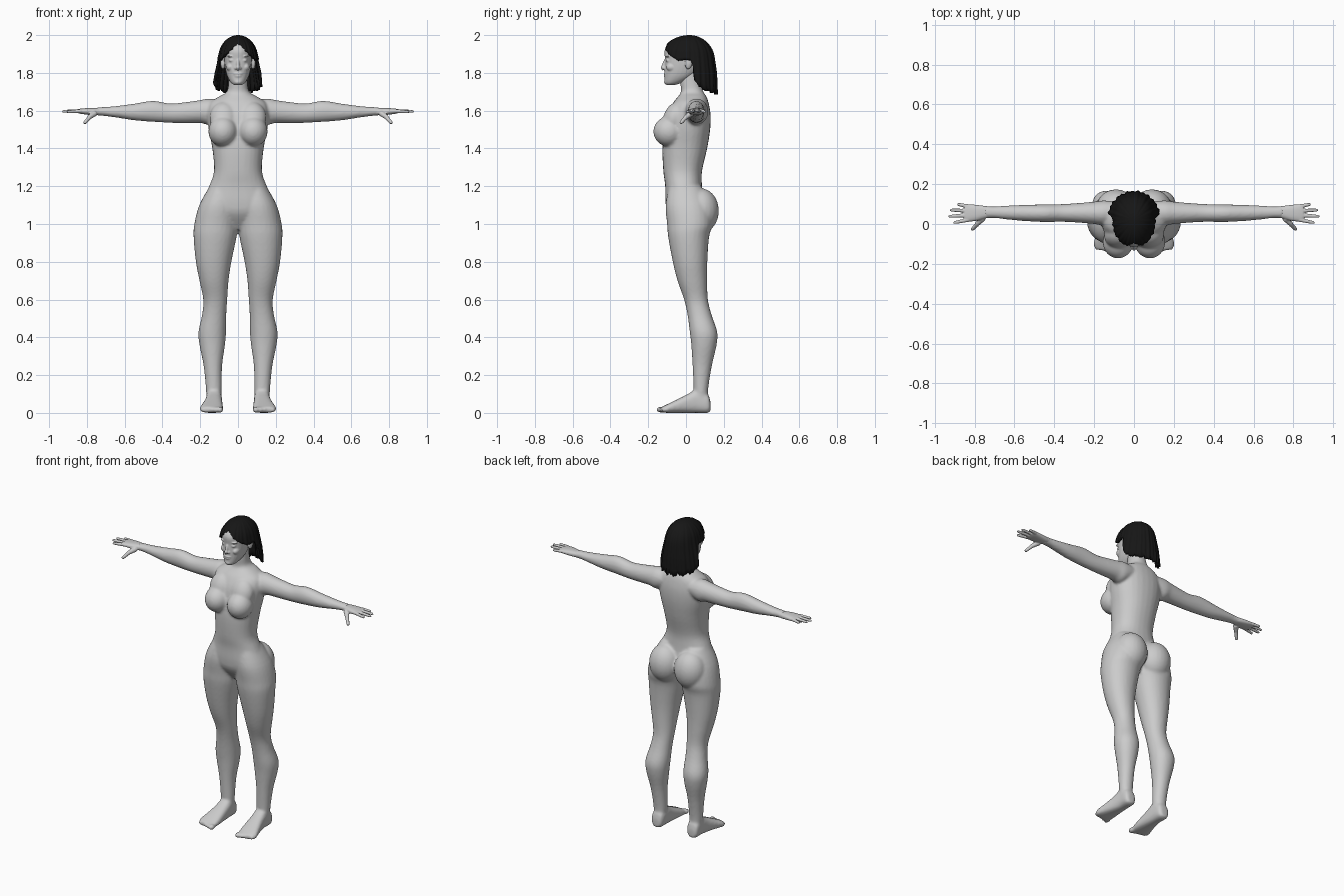
import bpy, bmesh, math
from mathutils import Vector, Matrix


def material(name, grey):
    m = bpy.data.materials.new(name)
    m.diffuse_color = (grey, grey, grey, 1)
    return m


SKIN = material("grey skin", 0.6)
HAIR = material("black hair", 0.008)
SIDES = 28


def bridge(bm, rings):
    """Join closed rings of points into a capped tube."""
    vs = [[bm.verts.new(p) for p in r] for r in rings]
    n = len(vs[0])
    for a, b in zip(vs, vs[1:]):
        for i in range(n):
            bm.faces.new((a[i], a[(i + 1) % n], b[(i + 1) % n], b[i]))
    bm.faces.new(vs[0][::-1])
    bm.faces.new(vs[-1])


def spline(rows, steps=4):
    out = []
    for i in range(len(rows) - 1):
        p = [rows[max(0, min(len(rows) - 1, i + k))] for k in (-1, 0, 1, 2)]
        for s in range(steps):
            t = s / steps
            out.append([b + .5 * t * (c - a + t * (2*a - 5*b + 4*c - d + t * (3*(b - c) + d - a)))
                        for a, b, c, d in zip(*p)])
    return out + [rows[-1]]


def loft(bm, axis, rows, sign=1, power=2.0):
    """Rows: position along axis, then the low and high limits of both cross directions."""
    rings = []
    for t, a0, a1, b0, b1 in spline(rows):
        ring = []
        for i in range(SIDES):
            w = 2 * math.pi * i / SIDES
            c, s = math.cos(w), math.sin(w)
            a = (a0 + a1) / 2 + (a1 - a0) / 2 * math.copysign(abs(c) ** (2 / power), c)
            b = (b0 + b1) / 2 + (b1 - b0) / 2 * math.copysign(abs(s) ** (2 / power), s)
            x, y, z = {'z': (a, b, t), 'x': (t, b, a), 'y': (a, t, b)}[axis]
            ring.append((x * sign, y, z))
        rings.append(ring)
    bridge(bm, rings)


def ball(bm, centre, radii, tilt=0):
    m = Matrix.Translation(centre) @ Matrix.Rotation(tilt, 4, 'X') @ Matrix.Diagonal((*radii, 1))
    bmesh.ops.create_uvsphere(bm, u_segments=24, v_segments=16, radius=1, matrix=m)


def finger(bm, p, q, r0, r1):
    p, q = Vector(p), Vector(q)
    d = (q - p).normalized()
    u = d.cross(Vector((0, 0, 1))).normalized()
    v = d.cross(u)
    rings = []
    for t, k in ((0, .7), (.1, 1), (.45, .95), (.55, 1), (.9, .95), (.97, .7), (1, .3)):
        r = (r0 + (r1 - r0) * t) * k
        rings.append([p.lerp(q, t) + (u * math.cos(w) + v * math.sin(w)) * r
                      for w in (2 * math.pi * i / 12 for i in range(12))])
    bridge(bm, rings)


def finish(name, bm, mat, voxel=0, smooth=4):
    bmesh.ops.recalc_face_normals(bm, faces=bm.faces)
    me = bpy.data.meshes.new(name)
    bm.to_mesh(me)
    bm.free()
    me.materials.append(mat)
    ob = bpy.data.objects.new(name, me)
    bpy.context.collection.objects.link(ob)
    me.polygons.foreach_set("use_smooth", [True] * len(me.polygons))
    if voxel:
        r = ob.modifiers.new("fuse", 'REMESH')
        r.mode, r.voxel_size, r.use_smooth_shade = 'VOXEL', voxel, True
        s = ob.modifiers.new("soften", 'SMOOTH')
        s.factor, s.iterations = 0.5, smooth
    return ob


# Torso and neck
body = bmesh.new()
loft(body, 'z', [
    (.97, -.05, .05, -.04, .06), (1.05, -.16, .16, -.095, .09), (1.11, -.19, .19, -.108, .095),
    (1.2, -.153, .153, -.11, .085), (1.28, -.127, .127, -.12, .085), (1.4, -.136, .136, -.125, .112),
    (1.5, -.155, .155, -.115, .128), (1.58, -.163, .163, -.1, .13), (1.64, -.15, .15, -.07, .12),
    (1.675, -.1, .1, -.042, .108), (1.7, -.06, .06, -.027, .092), (1.75, -.05, .05, -.03, .078),
    (1.82, -.048, .048, -.03, .075)], power=2.25)

for s in (-1, 1):
    # Chest and seat volumes
    ball(body, (s * .08, -.09, 1.49), (.077, .083, .08))
    ball(body, (s * .075, -.06, 1.56), (.075, .06, .09), -.35)
    ball(body, (s * .09, .08, 1.07), (.1, .094, .118))
    # Legs
    loft(body, 'z', [
        (1.2, .02, .15, -.09, .08), (1.1, 0, .205, -.108, .13), (1.0, 0, .231, -.1, .14),
        (.93, .008, .235, -.094, .122), (.8, .035, .223, -.07, .113), (.7, .05, .204, -.045, .112),
        (.6, .057, .184, -.01, .116), (.52, .062, .19, .008, .135), (.43, .063, .209, .02, .165),
        (.36, .069, .204, .028, .162), (.25, .084, .182, .035, .137), (.13, .087, .17, .04, .118),
        (.04, .09, .165, .04, .115)], s, 2.1)
    # Feet and toes
    loft(body, 'y', [
        (.13, .108, .148, .01, .055), (.115, .09, .165, 0, .1), (.06, .085, .168, 0, .125),
        (.01, .083, .175, 0, .1), (-.05, .08, .19, 0, .07), (-.095, .08, .202, 0, .048),
        (-.128, .085, .195, .002, .032)], s, 2.6)
    for i in range(5):
        ball(body, (s * (.094 + .024 * i), -.132 + .007 * i, .017),
             (.016 - .0012 * i, .026 - .001 * i, .017 - .001 * i))
    # Arms
    loft(body, 'x', [
        (.07, 1.57, 1.65, .02, .11), (.15, 1.527, 1.664, -.005, .118), (.2, 1.535, 1.656, 0, .112),
        (.28, 1.535, 1.645, .007, .105), (.36, 1.536, 1.638, .011, .1), (.45, 1.541, 1.652, .01, .098),
        (.55, 1.549, 1.637, .015, .096), (.64, 1.563, 1.625, .023, .092), (.7, 1.571, 1.62, .03, .088),
        (.75, 1.575, 1.617, .029, .09)], s)
finish("body", body, SKIN, .008, 5)

# Hands
hands = bmesh.new()
for s in (-1, 1):
    loft(hands, 'x', [
        (.72, 1.576, 1.614, .034, .085), (.75, 1.576, 1.614, .027, .091), (.79, 1.578, 1.614, .016, .096),
        (.83, 1.583, 1.611, .012, .099), (.85, 1.588, 1.608, .016, .096)], s, 2.4)
    for y0, x1, y1, z1 in ((.022, .907, .006, 1.594), (.044, .932, .038, 1.596),
                           (.066, .925, .07, 1.597), (.088, .888, .099, 1.594)):
        finger(hands, (s * .825, y0, 1.598), (s * x1, y1, z1), .011, .008)
    finger(hands, (s * .755, .032, 1.588), (s * .792, -.005, 1.562), .017, .012)
    finger(hands, (s * .785, 0, 1.566), (s * .815, -.03, 1.532), .012, .009)
finish("hands", hands, SKIN, .004, 3)

# Head with face features
head = bmesh.new()
loft(head, 'z', [
    (1.735, -.018, .018, -.102, -.065), (1.748, -.037, .037, -.112, -.02), (1.78, -.056, .056, -.113, .04),
    (1.82, -.067, .067, -.113, .075), (1.87, -.073, .073, -.111, .092), (1.92, -.073, .073, -.113, .095),
    (1.96, -.057, .057, -.085, .075), (1.985, -.022, .022, -.03, .04)], power=2.2)
ball(head, (0, -.114, 1.845), (.009, .012, .035), -.3)
ball(head, (0, -.119, 1.829), (.012, .016, .011))
ball(head, (0, -.109, 1.794), (.024, .01, .006))
ball(head, (0, -.108, 1.783), (.02, .01, .006))
ball(head, (0, -.1, 1.752), (.022, .016, .014))
for s in (-1, 1):
    ball(head, (s * .012, -.112, 1.824), (.008, .01, .007))
    ball(head, (s * .032, -.094, 1.866), (.017, .014, .009))
    ball(head, (s * .035, -.095, 1.888), (.022, .014, .006))
    ball(head, (s * .042, -.075, 1.83), (.02, .03, .022))
    ball(head, (s * .08, .015, 1.855), (.013, .02, .036), -.15)
finish("head", head, SKIN, .004, 3)

# Hair: strands falling from the crown to a hem that opens around the face and ears
HEM = [(0, 1.958), (12, 1.945), (28, 1.918), (45, 1.893), (65, 1.866), (82, 1.872), (94, 1.868),
       (101, 1.78), (108, 1.728), (135, 1.705), (180, 1.695)]
SIDE = [(1.69, .135), (1.74, .134), (1.8, .124), (1.87, .108), (1.9, .102), (2, .1)]
BACK = [(1.69, .146), (1.8, .142), (1.9, .128), (2, .12)]


def table(rows, v):
    for (a, p), (b, q) in zip(rows, rows[1:]):
        if v <= b:
            return p + (q - p) * max(0, (v - a) / (b - a))
    return rows[-1][1]


hair = bmesh.new()
COLS, ROWS = 120, 18
crown = hair.verts.new((0, .02, 2.0))
grid = []
for i in range(COLS):
    w = 2 * math.pi * i / COLS
    angle = abs(math.degrees(math.atan2(math.sin(w), math.cos(w))))
    hem = table(HEM, angle) + (.012 * math.sin(13 * w) * math.sin(29 * w) if angle > 100 else 0)
    column = []
    for j in range(1, ROWS + 1):
        t = j / ROWS
        z = 2 - (2 - hem) * t * t
        dome = math.sqrt(max(0, 1 - ((z - 1.885) / .115) ** 2)) if z > 1.885 else 1
        k = dome * (1 + .022 * t * math.sin(30 * w) + .012 * math.sin(17 * w + 1))
        depth = .148 if math.cos(w) > 0 else table(BACK, z)
        column.append(hair.verts.new((math.sin(w) * table(SIDE, z) * k,
                                      .02 - math.cos(w) * depth * k, z)))
    grid.append(column)
for i in range(COLS):
    a, b = grid[i], grid[(i + 1) % COLS]
    hair.faces.new((crown, a[0], b[0]))
    for j in range(ROWS - 1):
        hair.faces.new((a[j], a[j + 1], b[j + 1], b[j]))
hair_ob = finish("hair", hair, HAIR)
shell = hair_ob.modifiers.new("thickness", 'SOLIDIFY')
shell.thickness, shell.offset = .014, -1
